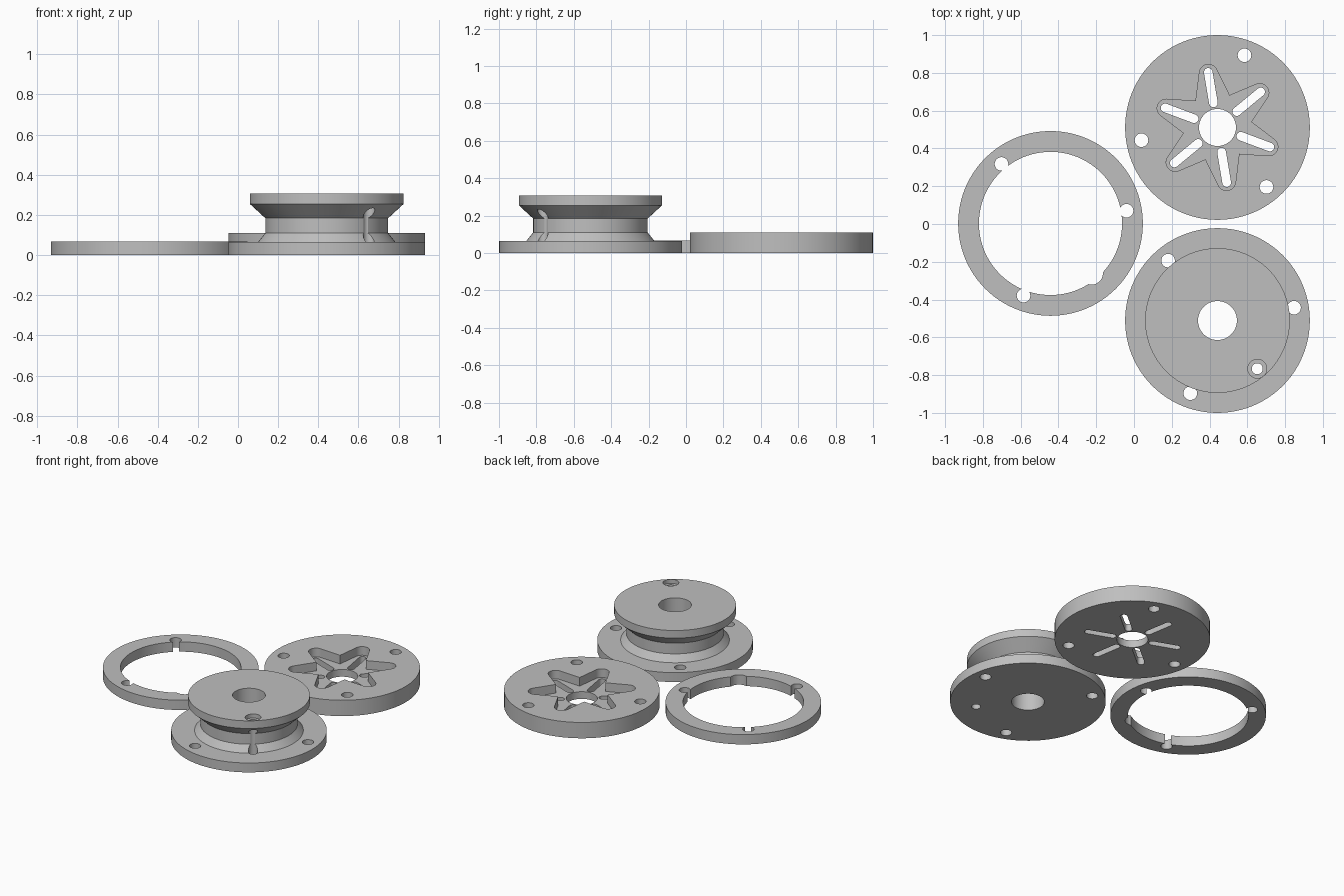
import bpy, bmesh, math

if "Cube" in bpy.data.objects:
    bpy.data.objects.remove(bpy.data.objects["Cube"])

SEG = 96
R = 0.489            # outer radius of all three discs
BOLT_R = 0.036       # bolt hole radius

grey = bpy.data.materials.new("light grey")
grey.diffuse_color = (0.52, 0.52, 0.52, 1)
grey.use_nodes = True
grey.node_tree.nodes["Principled BSDF"].inputs["Base Color"].default_value = grey.diffuse_color


def make_object(name, bm):
    bmesh.ops.recalc_face_normals(bm, faces=bm.faces)
    mesh = bpy.data.meshes.new(name)
    bm.to_mesh(mesh)
    bm.free()
    mesh.materials.append(grey)
    obj = bpy.data.objects.new(name, mesh)
    bpy.context.collection.objects.link(obj)
    return obj


def lathe(name, profile, cx, cy):
    """Revolve a closed (radius, z) profile around a vertical axis."""
    bm = bmesh.new()
    rings = []
    for i in range(SEG):
        a = 2 * math.pi * i / SEG
        rings.append([bm.verts.new((cx + r * math.cos(a), cy + r * math.sin(a), z))
                      for r, z in profile])
    n = len(profile)
    for i in range(SEG):
        p, q = rings[i], rings[(i + 1) % SEG]
        for j in range(n):
            k = (j + 1) % n
            bm.faces.new((p[j], q[j], q[k], p[k]))
    return make_object(name, bm)


def prism(outline, z0, z1):
    """Closed outline extruded from z0 to z1."""
    bm = bmesh.new()
    face = bm.faces.new([bm.verts.new((x, y, z0)) for x, y in outline])
    top = bmesh.ops.extrude_face_region(bm, geom=[face])["geom"]
    for v in top:
        if isinstance(v, bmesh.types.BMVert):
            v.co.z = z1
    return make_object("cutter", bm)


def arc(x, y, r, start, end, steps):
    return [(x + r * math.cos(math.radians(start + (end - start) * i / steps)),
             y + r * math.sin(math.radians(start + (end - start) * i / steps)))
            for i in range(steps + 1)]


def turned(points, deg, cx, cy):
    c, s = math.cos(math.radians(deg)), math.sin(math.radians(deg))
    return [(cx + x * c - y * s, cy + x * s + y * c) for x, y in points]


def cut(obj, outline, z0, z1):
    cutter = prism(outline, z0, z1)
    cutter.hide_render = True
    mod = obj.modifiers.new("cut", 'BOOLEAN')
    mod.operation = 'DIFFERENCE'
    mod.solver = 'EXACT'
    mod.object = cutter
    bpy.context.view_layer.objects.active = obj
    bpy.ops.object.modifier_apply(modifier=mod.name)
    bpy.data.objects.remove(cutter)


def hole(obj, cx, cy, dist, deg, r, z0=-0.1, z1=0.5, steps=32):
    circle = arc(dist, 0, r, 0, 360, steps)[:-1]
    cut(obj, turned(circle, deg, cx, cy), z0, z1)


def finish(obj):
    bpy.ops.object.select_all(action='DESELECT')
    obj.select_set(True)
    bpy.context.view_layer.objects.active = obj
    bpy.ops.object.shade_smooth_by_angle(angle=math.radians(20))


# Slotted plate: thick disc, star-shaped pocket and six through slots
px, py = 0.442, 0.511
plate = lathe("slotted_plate", [(0.098, 0), (R, 0), (R, 0.11), (0.098, 0.11)], px, py)
star = []
for k in range(6):
    arm = arc(0.29, 0, 0.048, -73, 73, 12) + [(0.156, 0.09)]
    star += turned(arm, 39.5 + 60 * k, px, py)
cut(plate, star, 0.05, 0.2)
slot = arc(0.296, 0, 0.023, -90, 90, 10) + arc(0.132, 0, 0.023, 90, 270, 10)
for k in range(6):
    cut(plate, turned(slot, 39.5 + 60 * k, px, py), -0.1, 0.08)
for k in range(3):
    hole(plate, px, py, 0.408, 69.5 + 120 * k, BOLT_R)
finish(plate)

# Spacer ring: bolt holes break through the inner wall, plus one port recess
rx, ry = -0.442, 0.003
ring = lathe("spacer_ring", [(0.379, 0), (R, 0), (R, 0.068), (0.379, 0.068)], rx, ry)
for k in range(3):
    hole(ring, rx, ry, 0.408, 9.5 + 120 * k, BOLT_R)
hole(ring, rx, ry, 0.342, -50.5, 0.06)
finish(ring)

# Spool: lower flange, waisted hub and top disc around a central bore
sx, sy = 0.442, -0.511
spool = lathe("spool", [(0.103, 0), (R, 0), (R, 0.065), (0.342, 0.065), (0.306, 0.11),
                        (0.306, 0.184), (0.383, 0.255), (0.383, 0.308),
                        (0.103, 0.308)], sx, sy)
for k in range(3):
    hole(spool, sx, sy, 0.411, 9.5 + 120 * k, BOLT_R, -0.1, 0.1)
# Port with a wider counterbore at the top
hole(spool, sx, sy, 0.331, -50.5, 0.029)
hole(spool, sx, sy, 0.331, -50.5, 0.05, 0.28, 0.5)
finish(spool)
